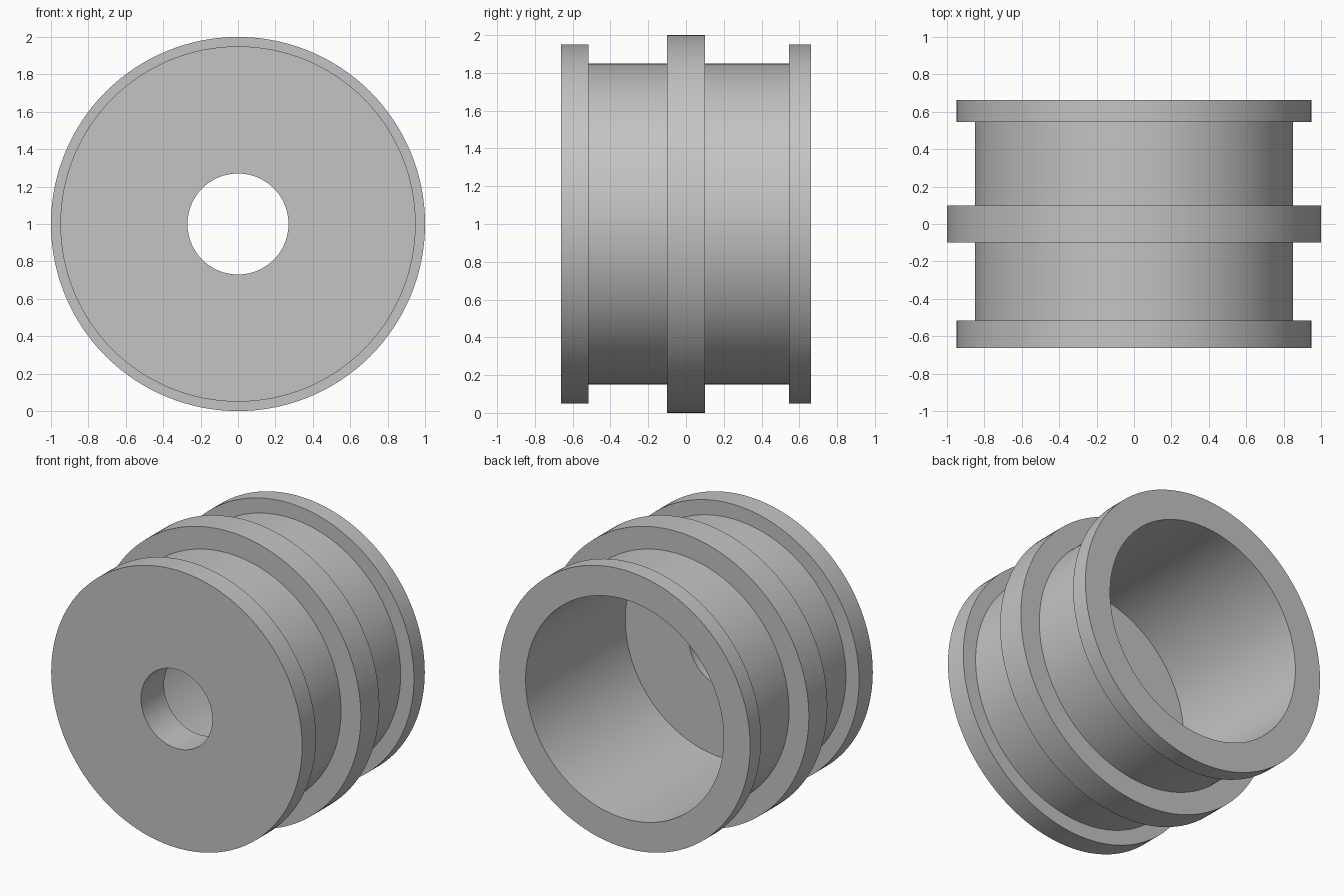
import bpy
import bmesh
import math
from mathutils import Vector

SEGMENTS = 128
AXIS_HEIGHT = 1.0

# Radii
RIB, FLANGE, BARREL, BORE, HOLE = 1.0, 0.95, 0.85, 0.75, 0.27
# Stations along the axis, front to back
FRONT, BACK = -0.663, 0.663
FRONT_LIP, BACK_LIP = -0.515, 0.545
RIB_HALF = 0.1
FLOOR = -0.415

cube = bpy.data.objects.get("Cube")
if cube:
    bpy.data.objects.remove(cube, do_unlink=True)


def make_material(name, colour):
    mat = bpy.data.materials.new(name)
    mat.use_nodes = True
    mat.diffuse_color = colour
    bsdf = next(n for n in mat.node_tree.nodes if n.type == "BSDF_PRINCIPLED")
    bsdf.inputs["Base Color"].default_value = colour
    return mat


def lathe(name, profile, mat):
    """Revolve a closed (radius, y) profile around the y axis."""
    bm = bmesh.new()
    verts = [bm.verts.new((r, y, 0)) for r, y in profile]
    edges = [bm.edges.new((v, verts[(i + 1) % len(verts)]))
             for i, v in enumerate(verts)]
    bmesh.ops.spin(bm, geom=verts + edges, cent=(0, 0, 0), axis=(0, 1, 0),
                   angle=math.tau, steps=SEGMENTS)
    bmesh.ops.remove_doubles(bm, verts=bm.verts, dist=1e-4)
    bmesh.ops.recalc_face_normals(bm, faces=bm.faces)
    bmesh.ops.translate(bm, verts=bm.verts, vec=Vector((0, 0, AXIS_HEIGHT)))
    mesh = bpy.data.meshes.new(name)
    bm.to_mesh(mesh)
    bm.free()
    mesh.materials.append(mat)
    obj = bpy.data.objects.new(name, mesh)
    bpy.context.collection.objects.link(obj)
    bpy.ops.object.select_all(action="DESELECT")
    obj.select_set(True)
    bpy.context.view_layer.objects.active = obj
    bpy.ops.object.shade_smooth_by_angle(angle=math.radians(30))
    return obj


grey = make_material("plain_grey", (0.55, 0.55, 0.55, 1))

# Outside: front flange, barrel, centre rib, barrel, back flange
outside = [
    (FLANGE, FRONT), (FLANGE, FRONT_LIP),
    (BARREL, FRONT_LIP), (BARREL, -RIB_HALF),
    (RIB, -RIB_HALF), (RIB, RIB_HALF),
    (BARREL, RIB_HALF), (BARREL, BACK_LIP),
    (FLANGE, BACK_LIP), (FLANGE, BACK),
]
# Inside: wide bore open at the back, floor, small hole through the front wall
inside = [(BORE, BACK), (BORE, FLOOR), (HOLE, FLOOR), (HOLE, FRONT)]

lathe("flanged_bushing", outside + inside, grey)
